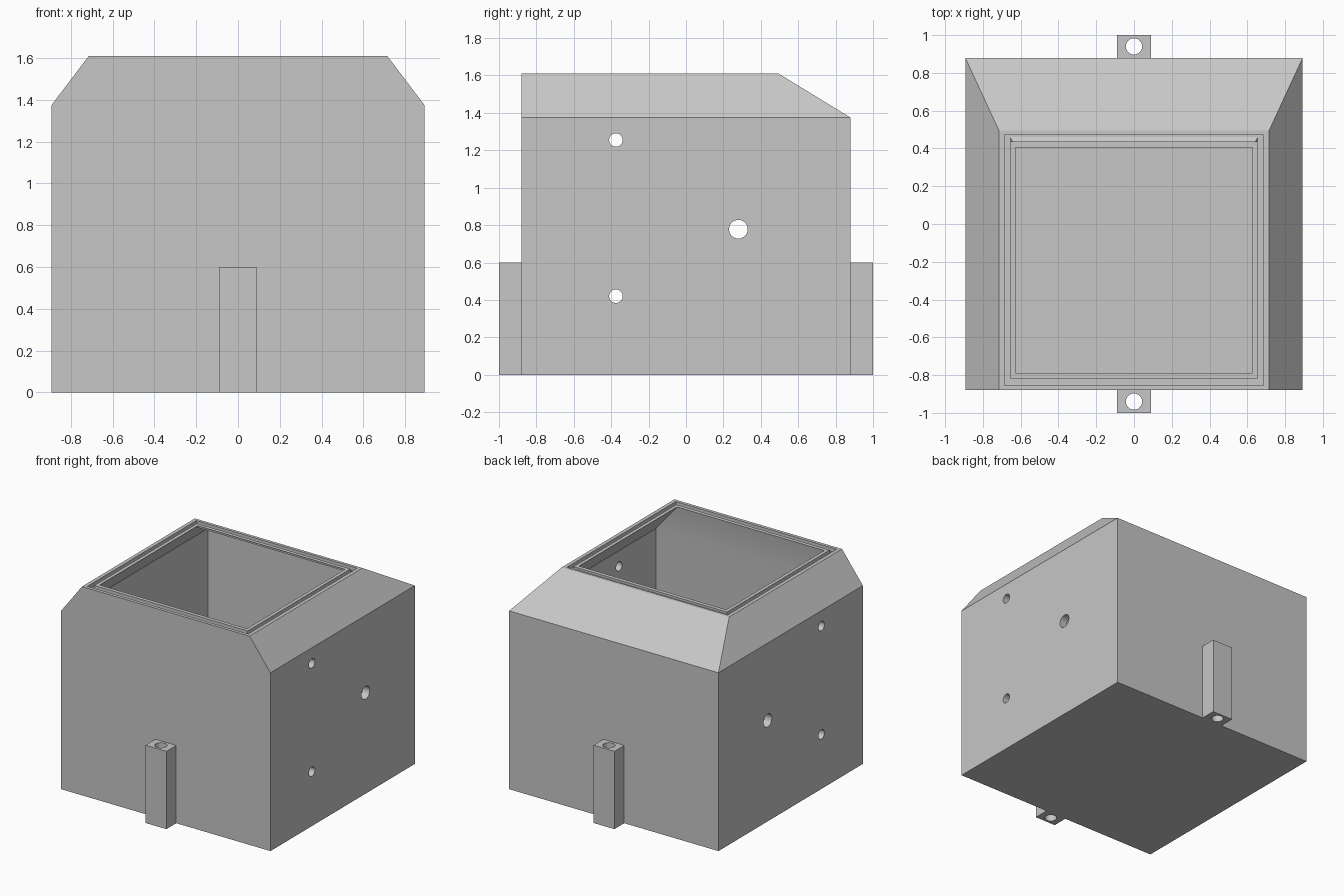
import bpy, bmesh, math
from mathutils import Matrix

if "Cube" in bpy.data.objects:
    bpy.data.objects.remove(bpy.data.objects["Cube"], do_unlink=True)

grey = bpy.data.materials.new("plain grey")
grey.use_nodes = True
grey.diffuse_color = (0.57, 0.57, 0.57, 1)
grey.node_tree.nodes["Principled BSDF"].inputs["Base Color"].default_value = grey.diffuse_color


def make_object(name, bm):
    bmesh.ops.recalc_face_normals(bm, faces=bm.faces)
    mesh = bpy.data.meshes.new(name)
    bm.to_mesh(mesh)
    bm.free()
    mesh.materials.append(grey)
    obj = bpy.data.objects.new(name, mesh)
    bpy.context.collection.objects.link(obj)
    return obj


def stacked_rectangles(name, levels):
    """Skin a closed solid through rectangles (half width, front y, back y, z)."""
    bm = bmesh.new()
    rings = [[bm.verts.new(p) for p in ((-w, f, z), (w, f, z), (w, b, z), (-w, b, z))]
             for w, f, b, z in levels]
    for low, high in zip(rings, rings[1:]):
        for i in range(4):
            j = (i + 1) % 4
            bm.faces.new((low[i], low[j], high[j], high[i]))
    bm.faces.new(rings[0])
    bm.faces.new(rings[-1])
    return make_object(name, bm)


def drill(obj, centre, radius, length, axis):
    """Cut a round hole through the object and remove the cutter."""
    bm = bmesh.new()
    turn = Matrix.Rotation(math.pi / 2, 4, "Y") if axis == "X" else Matrix.Identity(4)
    bmesh.ops.create_cone(bm, cap_ends=True, segments=40, radius1=radius, radius2=radius,
                          depth=length, matrix=Matrix.Translation(centre) @ turn)
    cutter = make_object("drill_cutter", bm)
    cutter.hide_render = True
    mod = obj.modifiers.new("hole", "BOOLEAN")
    mod.operation, mod.solver, mod.object = "DIFFERENCE", "EXACT", cutter
    bpy.context.view_layer.update()
    graph = bpy.context.evaluated_depsgraph_get()
    mesh = bpy.data.meshes.new_from_object(obj.evaluated_get(graph))
    obj.modifiers.clear()
    obj.data = mesh
    bpy.data.objects.remove(cutter, do_unlink=True)


def smooth(obj):
    bpy.ops.object.select_all(action="DESELECT")
    obj.select_set(True)
    bpy.context.view_layer.objects.active = obj
    bpy.ops.object.shade_smooth_by_angle(angle=math.radians(20))


# Hollow housing: outer skin, grooved rim, then down inside to the floor
top, shoulder, floor, groove = 1.61, 1.375, 0.06, 1.58
housing = stacked_rectangles("housing", [
    (0.893, -0.88, 0.88, 0),
    (0.893, -0.88, 0.88, shoulder),
    (0.715, -0.88, 0.495, top),
    (0.686, -0.855, 0.472, top),
    (0.686, -0.855, 0.472, groove),
    (0.655, -0.817, 0.436, groove),
    (0.655, -0.817, 0.436, top),
    (0.628, -0.788, 0.406, top),
    (0.834, -0.824, 0.824, shoulder),
    (0.834, -0.824, 0.824, floor),
])

# Screw and cable holes through both side walls
for y, z, radius in ((-0.375, 1.255, 0.036), (-0.375, 0.42, 0.036), (0.28, 0.778, 0.05)):
    drill(housing, (0, y, z), radius, 2.4, "X")
smooth(housing)

# Drilled mounting lugs on the front and back
for name, side in (("front_lug", -1), ("back_lug", 1)):
    near, far = sorted((side * 0.88, side))
    lug = stacked_rectangles(name, [(0.089, near, far, 0), (0.089, near, far, 0.6)])
    drill(lug, (0, side * 0.94, 0.3), 0.043, 1, "Z")
    smooth(lug)
